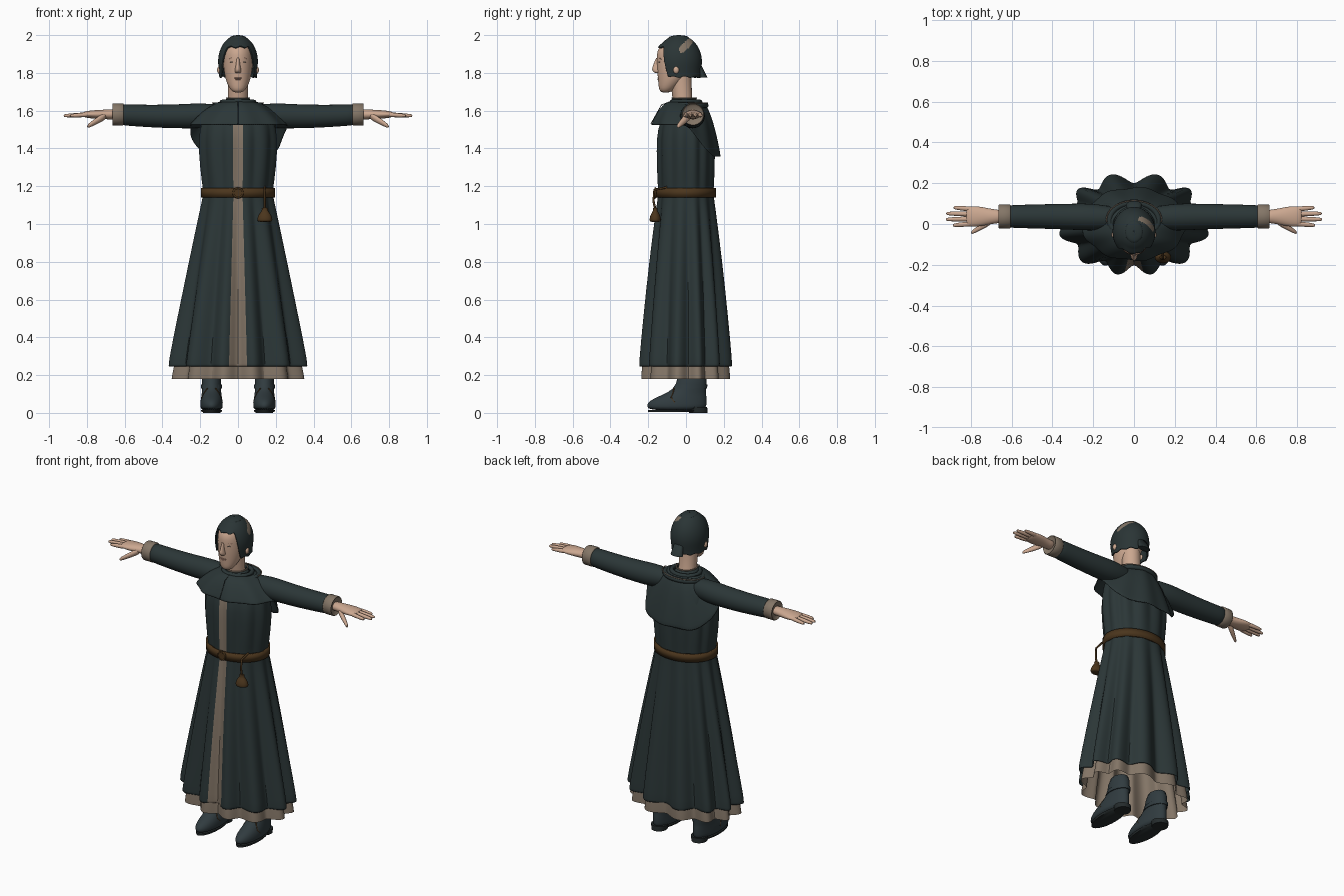
import bpy
import bmesh
from math import sin, cos, pi, sqrt, radians

cube = bpy.data.objects.get("Cube")
if cube:
    bpy.data.objects.remove(cube, do_unlink=True)


def material(name, red, green, blue):
    mat = bpy.data.materials.new(name)
    mat.use_nodes = True
    mat.diffuse_color = (red, green, blue, 1)
    shader = mat.node_tree.nodes["Principled BSDF"]
    shader.inputs["Base Color"].default_value = (red, green, blue, 1)
    shader.inputs["Roughness"].default_value = 0.8
    return mat


CLOTH = material("dark teal cloth", 0.024, 0.037, 0.038)
HAIR = material("dark hair", 0.023, 0.035, 0.036)
LINEN = material("tan linen", 0.23, 0.18, 0.135)
SKIN = material("skin", 0.6, 0.39, 0.28)
LEATHER = material("brown leather", 0.07, 0.036, 0.012)
SHOE = material("blue grey leather", 0.03, 0.044, 0.05)
SOLE = material("dark sole", 0.018, 0.024, 0.025)
LIP = material("lip", 0.42, 0.23, 0.17)
EYE = material("eye", 0.22, 0.17, 0.14)


def add_object(name, data, subsurf=False, mirror=False, thick=0):
    obj = bpy.data.objects.new(name, data)
    bpy.context.collection.objects.link(obj)
    if mirror:
        obj.modifiers.new("mirror", "MIRROR")
    if thick:
        obj.modifiers.new("thickness", "SOLIDIFY").thickness = thick
    if subsurf:
        obj.modifiers.new("smooth", "SUBSURF").levels = 1


def skin_rows(name, rows, materials, caps=True, rule=None, **options):
    """Skin closed rows of points; rule picks a material from a face centre."""
    bm = bmesh.new()
    rings = [[bm.verts.new(point) for point in row] for row in rows]
    for low, high in zip(rings, rings[1:]):
        for i in range(len(low)):
            bm.faces.new((low[i - 1], low[i], high[i], high[i - 1]))
    if caps:
        bm.faces.new(rings[0])
        bm.faces.new(rings[-1])
    bmesh.ops.recalc_face_normals(bm, faces=bm.faces[:])
    for face in bm.faces:
        face.smooth = True
        if rule:
            face.material_index = rule(face.calc_center_median())
    mesh = bpy.data.meshes.new(name)
    bm.to_mesh(mesh)
    bm.free()
    mesh.set_sharp_from_angle(angle=radians(65))
    for mat in materials:
        mesh.materials.append(mat)
    add_object(name, mesh, **options)


def angles(count):
    return [2 * pi * i / count for i in range(count)]


def loft(name, axis, rings, mat, sides=24, **options):
    """Ellipses (position, centre a, centre b, radius a, radius b) along an axis."""
    rows = []
    for along, mid_a, mid_b, radius_a, radius_b in rings:
        row = []
        for t in angles(sides):
            a, b = mid_a + radius_a * sin(t), mid_b - radius_b * cos(t)
            row.append({"x": (along, a, b), "y": (a, along, b), "z": (a, b, along)}[axis])
        rows.append(row)
    skin_rows(name, rows, [mat], **options)


def ball(name, centre, radii, mat, mirror=False):
    x, y, z = centre
    rx, ry, rz = radii
    turns = [pi * (k + 0.3) / 8.6 for k in range(9)]
    rings = [(z - rz * cos(t), x, y, rx * sin(t), ry * sin(t)) for t in turns]
    loft(name, "z", rings, mat, mirror=mirror)


def cord(name, points, radius, mat, closed=False, mirror=False):
    curve = bpy.data.curves.new(name, "CURVE")
    curve.dimensions = "3D"
    curve.bevel_depth = radius
    curve.bevel_resolution = 2
    spline = curve.splines.new("POLY")
    spline.points.add(len(points) - 1)
    for target, point in zip(spline.points, points):
        target.co = (*point, 1)
    spline.use_cyclic_u = closed
    curve.materials.append(mat)
    add_object(name, curve, mirror=mirror)


def smoothstep(start, end, value):
    value = min(1, max(0, (value - start) / (end - start)))
    return value * value * (3 - 2 * value)


# Pleated robe and under-robe
def pleated(profile):
    rows = []
    for z, rx, ry, depth in profile:
        row = []
        for t in angles(96):
            fold = depth * (abs(sin(6 * (t + 0.06 * sin(3 * t)))) ** 1.4 - 0.3)
            row.append(((rx + fold) * sin(t), -(ry + fold) * cos(t), z))
        rows.append(row)
    return rows


def front_strip(centre):
    half = 0.027 + max(0, 1.1 - centre.z) * 0.021
    return int(centre.y < 0 and abs(centre.x) < half and centre.z < 1.56)


robe = [(1.65, .1, .07, 0), (1.61, .175, .11, 0), (1.5, .2, .15, .01), (1.4, .205, .15, .015),
        (1.21, .187, .148, .01), (1.165, .18, .144, .005), (1.1, .19, .15, .015),
        (.8, .245, .18, .03), (.5, .295, .2, .05), (.27, .335, .215, .06), (.245, .335, .215, .06)]
skin_rows("robe", pleated(robe), [CLOTH, LINEN], caps=False, rule=front_strip, subsurf=True, thick=.005)
under = [(1.1, .16, .12, 0), (.5, .265, .18, .035), (.22, .32, .21, .05), (.18, .325, .21, .05)]
skin_rows("under_robe", pleated(under), [LINEN], caps=False, subsurf=True)

# Shoulder cape, short in front and long behind
rows = []
for k in range(10):
    v = k / 9
    row = []
    for t in angles(64):
        drop = 0.125 + 0.17 * smoothstep(-0.1, 0.9, -cos(t))
        ripple = 0.006 * v * sin(9 * t)
        x = (0.065 + 0.195 * v ** 0.9 + ripple) * sin(t)
        y = -(0.075 + 0.107 * v ** 0.8 + ripple) * cos(t)
        row.append((x, y, 1.65 - drop * v ** 1.65))
    rows.append(row)
skin_rows("shoulder_cape", rows, [CLOTH], caps=False, subsurf=True, thick=.007)
cord("cape_front_seam", [(0, -.08, 1.65), (0, -.13, 1.63), (0, -.186, 1.53)], .002, SOLE)


# Collar with linen edge and rolled cowl folds
def oval(rx, ry, y, z, part=1):
    turns = [t for t in angles(48) if abs(t - pi) <= part * pi]
    return [(rx * sin(t), y - ry * cos(t), z) for t in turns]


loft("collar", "z", [(1.62, 0, -.01, .085, .085), (1.645, 0, -.01, .068, .07),
                     (1.667, 0, -.01, .06, .064)], CLOTH, caps=False, thick=.006)
cord("collar_edge", oval(.06, .064, -.01, 1.667), .004, LINEN, closed=True)
cord("inner_cowl_fold", oval(.085, .075, 0, 1.645), .013, CLOTH, closed=True)
cord("outer_cowl_fold", oval(.12, .085, .02, 1.628), .015, CLOTH, closed=True)
cord("cowl_back_edge", oval(.135, .092, .022, 1.641, part=.57), .003, LINEN)

# Sleeves, cuffs and hands
ARM_Y, ARM_Z = 0.037, 1.58
sleeve = []
for k in range(9):
    t = k / 8
    thickness = 0.071 - 0.016 * t - 0.02 * max(0, 1 - 4 * t)
    sleeve.append((.06 + .59 * t, ARM_Y - .01 * (1 - t) ** 4, ARM_Z - .01 * sin(pi * t),
                   thickness, thickness))
loft("sleeve", "x", sleeve, CLOTH, subsurf=True, mirror=True)
cuff = [(.606, .056), (.61, .059), (.661, .059), (.665, .056), (.655, .045)]
loft("cuff", "x", [(x, ARM_Y, ARM_Z, r, r) for x, r in cuff], LINEN, mirror=True)
palm = [(.64, .033, .027), (.68, .033, .026), (.73, .044, .025), (.77, .051, .022),
        (.81, .05, .017), (.825, .04, .01)]
loft("palm", "x", [(x, ARM_Y, ARM_Z, wide, thin) for x, wide, thin in palm],
     SKIN, subsurf=True, mirror=True)
for k, finger in enumerate(["index", "middle", "ring", "little"]):
    tip = 0.92 - 0.018 * (k - 1.3) ** 2 + 0.006 * k
    rings = []
    for t, radius in ((0, .014), (.5, .0125), (.9, .01), (1, .006)):
        y = ARM_Y + (k - 1.5) * (.023 + .006 * t)
        rings.append((.78 + (tip - .78) * t, y, ARM_Z - .007 * t, radius, radius))
    loft(finger + "_finger", "x", rings, SKIN, sides=10, subsurf=True, mirror=True)
thumb = [(.69 + .11 * t, .022 - .066 * t, ARM_Z - .065 * t, .021 - .012 * t ** 2, .023 - .013 * t ** 2)
         for t in (0, .45, .8, 1)]
loft("thumb", "x", thumb, SKIN, sides=10, subsurf=True, mirror=True)

# Neck, head and face
loft("neck", "z", [(1.6, 0, 0, .06, .055), (1.67, 0, -.02, .052, .052), (1.8, 0, -.03, .054, .058)], SKIN)
head = [(1.695, -.108, .022, .022), (1.71, -.103, .04, .04), (1.735, -.09, .054, .056),
        (1.77, -.072, .068, .077), (1.82, -.06, .077, .094), (1.87, -.05, .08, .105),
        (1.92, -.045, .079, .112), (1.96, -.04, .06, .08), (1.98, -.04, .025, .03)]
loft("head", "z", [(z, 0, y, rx, ry) for z, y, rx, ry in head], SKIN, subsurf=True)
nose = [(1.798, .012, .008), (1.806, .018, .026), (1.82, .016, .032), (1.845, .01, .022),
        (1.885, .008, .008)]
loft("nose", "z", [(z, 0, -.15, rx, ry) for z, rx, ry in nose], SKIN, subsurf=True)
ball("chin", (0, -.127, 1.722), (.022, .016, .018), SKIN)
ball("upper_lip", (0, -.145, 1.773), (.021, .007, .003), LIP)
ball("lower_lip", (0, -.144, 1.766), (.017, .007, .004), LIP)
ball("eye", (.031, -.138, 1.858), (.012, .006, .004), EYE, mirror=True)
ball("iris", (.031, -.143, 1.858), (.004, .003, .004), SOLE, mirror=True)
cord("eyebrow", [(.014, -.149, 1.874), (.032, -.143, 1.88), (.05, -.131, 1.874)], .002, LIP, mirror=True)
ball("ear", (.098, -.052, 1.815), (.013, .016, .02), SKIN, mirror=True)

# Hair cap with an open face and a bare patch on one side
rows = []
for k in range(49):
    row = []
    for t in angles(128):
        front = cos(t)
        edge = 1.778 + 0.16 * smoothstep(0.45, 0.8, front) + 0.004 * sin(11 * t)
        z = 2 - (2 - edge) * (k / 48) ** 1.5
        radius = sqrt(max(0.001, 1 - (max(0, z - 1.86) / 0.14) ** 2))
        radius *= 1 - 0.05 * smoothstep(1.86, 1.78, z)
        radius *= 1 + 0.07 * smoothstep(1.965, 1.94, z) * smoothstep(0.6, 1, front)
        row.append((0.105 * radius * sin(t), -0.038 - 0.122 * radius * front, z))
    rows.append(row)


def bare_patch(centre):
    along, across = centre.y + centre.z - 1.94, centre.y - centre.z + 1.945
    return int(centre.x > 0 and (along / 0.062) ** 4 + (across / 0.026) ** 4 < 1)


skin_rows("hair", rows, [HAIR, LINEN], caps=False, rule=bare_patch, thick=.008)
ball("hair_crown", (0, -.038, 1.985), (.045, .055, .0145), HAIR)
loft("hair_tail", "z", [(1.776, 0, .092, .04, .022), (1.84, 0, .07, .03, .012)], HAIR)

# Belt, buckle and pouch
loft("belt", "z", [(z, 0, 0, .196, .159) for z in (1.14, 1.19)], LEATHER, sides=64, caps=False, thick=.012)
buckle = [(.025 * sin(t), -.162, 1.165 + .025 * cos(t)) for t in angles(24)]
cord("buckle_ring", buckle, .005, LEATHER, closed=True)
loft("buckle_plate", "y", [(y, 0, 1.165, .023, .023) for y in (-.165, -.154)], LEATHER)
POUCH_X, POUCH_Y = 0.142, -0.163
pouch = [(1.01, .036), (1.02, .042), (1.045, .036), (1.065, .02), (1.075, .014), (1.088, .02)]
loft("pouch", "z", [(z, POUCH_X, POUCH_Y, r, .75 * r) for z, r in pouch], LEATHER, subsurf=True)
cord("pouch_cord", [(POUCH_X, POUCH_Y, 1.08), (POUCH_X, -.172, 1.12), (POUCH_X, -.168, 1.18),
                    (POUCH_X, -.1, 1.195)], .006, LEATHER)

# Shoes with soles, heels, straps and stitched seams
FOOT_X = 0.14
shoe = [(.012, .056, -.2, .1), (.035, .061, -.21, .11), (.062, .059, -.2, .11), (.085, .055, -.15, .11),
        (.11, .051, -.095, .105), (.14, .051, -.05, .11), (.25, .054, -.037, .11)]
loft("shoe", "z", [(z, FOOT_X, (toe + heel) / 2, wide, (heel - toe) / 2) for z, wide, toe, heel in shoe],
     SHOE, subsurf=True, mirror=True)
loft("sole", "z", [(.004, FOOT_X, -.06, .053, .14), (.016, FOOT_X, -.05, .057, .15)], SOLE, mirror=True)
loft("heel", "z", [(0, FOOT_X, .065, .046, .05), (.03, FOOT_X, .062, .05, .05)], SOLE, mirror=True)
loft("ankle_strap", "z", [(.128, FOOT_X, .022, .056, .09), (.15, FOOT_X, .03, .056, .083)],
     SHOE, mirror=True)
for side in (-1, 1):
    seam = [(.056, -.06, .055), (.049, -.078, .08), (.036, -.068, .108), (.022, -.064, .13)]
    cord("shoe_seam", [(FOOT_X + side * x, y, z) for x, y, z in seam], .004, LEATHER, mirror=True)
